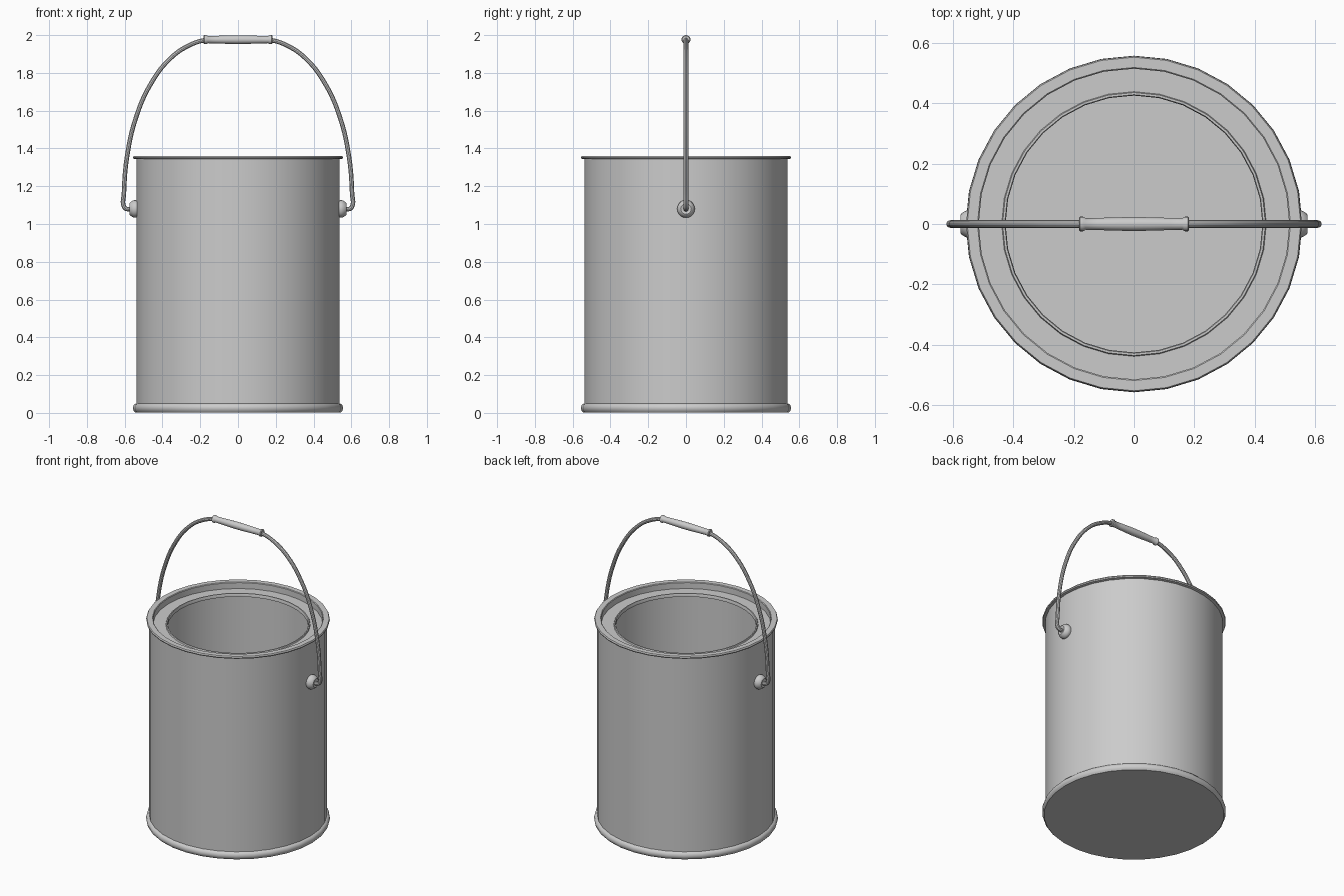
import bpy, bmesh, math
from mathutils import Matrix

if "Cube" in bpy.data.objects:
    bpy.data.objects.remove(bpy.data.objects["Cube"])


def lathe(name, profile, sides, matrix=Matrix()):
    """Revolve an (r, z) profile around z; r = 0 makes a pole."""
    bm = bmesh.new()
    rings = []
    for r, z in profile:
        n = 1 if r == 0 else sides
        rings.append([bm.verts.new((r * math.sin(2 * math.pi * i / sides),
                                    r * math.cos(2 * math.pi * i / sides), z))
                      for i in range(n)])
    for a, b in zip(rings, rings[1:]):
        for i in range(sides):
            j = (i + 1) % sides
            quad = [a[i % len(a)], a[j % len(a)], b[j % len(b)], b[i % len(b)]]
            bm.faces.new(list(dict.fromkeys(quad)))
    bm.transform(matrix)
    bmesh.ops.recalc_face_normals(bm, faces=bm.faces)
    mesh = bpy.data.meshes.new(name)
    bm.to_mesh(mesh)
    bm.free()
    obj = bpy.data.objects.new(name, mesh)
    bpy.context.collection.objects.link(obj)
    smooth(obj)
    return obj


def smooth(obj):
    bpy.ops.object.select_all(action='DESELECT')
    obj.select_set(True)
    bpy.context.view_layer.objects.active = obj
    bpy.ops.object.shade_smooth_by_angle(angle=math.radians(35))


# Can: base, rolled bottom bead, wall, top rim, recessed lip, hollow inside
lathe("can_body", [
    (0, 0.003), (0.545, 0.003), (0.553, 0.012), (0.557, 0.026), (0.553, 0.04),
    (0.545, 0.048), (0.538, 0.05),
    (0.538, 1.343), (0.554, 1.346), (0.556, 1.353), (0.552, 1.361),
    (0.518, 1.361), (0.514, 1.357), (0.514, 1.318),
    (0.438, 1.318), (0.435, 1.326), (0.428, 1.326), (0.425, 1.318),
    (0.425, 1.305), (0.528, 1.305), (0.528, 0.02), (0, 0.02)], 32)

# Ears that hold the handle, one on each side
for side, label in ((1, "right"), (-1, "left")):
    turn = Matrix.Translation((0, 0, 1.08)) @ Matrix.Rotation(side * math.pi / 2, 4, 'Y')
    lathe("ear_" + label, [
        (0, 0.525), (0.042, 0.525), (0.047, 0.545), (0.045, 0.555),
        (0.034, 0.572), (0.028, 0.575), (0.018, 0.572), (0, 0.568)], 20, turn)

# Wire handle: half path mirrored across x
half = [(0.55, 1.08), (0.59, 1.08), (0.604, 1.092), (0.604, 1.16),
        (0.587, 1.36), (0.538, 1.57), (0.46, 1.745), (0.36, 1.875),
        (0.26, 1.945), (0.17, 1.974)]
path = half + [(0, 1.977)] + [(-x, z) for x, z in reversed(half)]
curve = bpy.data.curves.new("wire_handle", 'CURVE')
curve.dimensions = '3D'
curve.bevel_depth = 0.0125
curve.bevel_resolution = 3
curve.resolution_u = 5
curve.use_fill_caps = True
spline = curve.splines.new('BEZIER')
spline.bezier_points.add(len(path) - 1)
for point, (x, z) in zip(spline.bezier_points, path):
    point.co = (x, 0, z)
    point.handle_left_type = point.handle_right_type = 'AUTO'
wire = bpy.data.objects.new("wire_handle", curve)
bpy.context.collection.objects.link(wire)
bpy.ops.object.select_all(action='DESELECT')
wire.select_set(True)
bpy.context.view_layer.objects.active = wire
bpy.ops.object.convert(target='MESH')
smooth(bpy.context.view_layer.objects.active)

# Grip: collars at both ends and a slight swell in the middle
end = [(0, 0.182), (0.02, 0.182), (0.024, 0.178), (0.024, 0.168), (0.019, 0.16),
       (0.02, 0.12), (0.022, 0.06)]
grip = end + [(0.023, 0)] + [(r, -z) for r, z in reversed(end)]
lathe("grip", grip, 20,
      Matrix.Translation((0, 0, 1.976)) @ Matrix.Rotation(math.pi / 2, 4, 'Y'))
